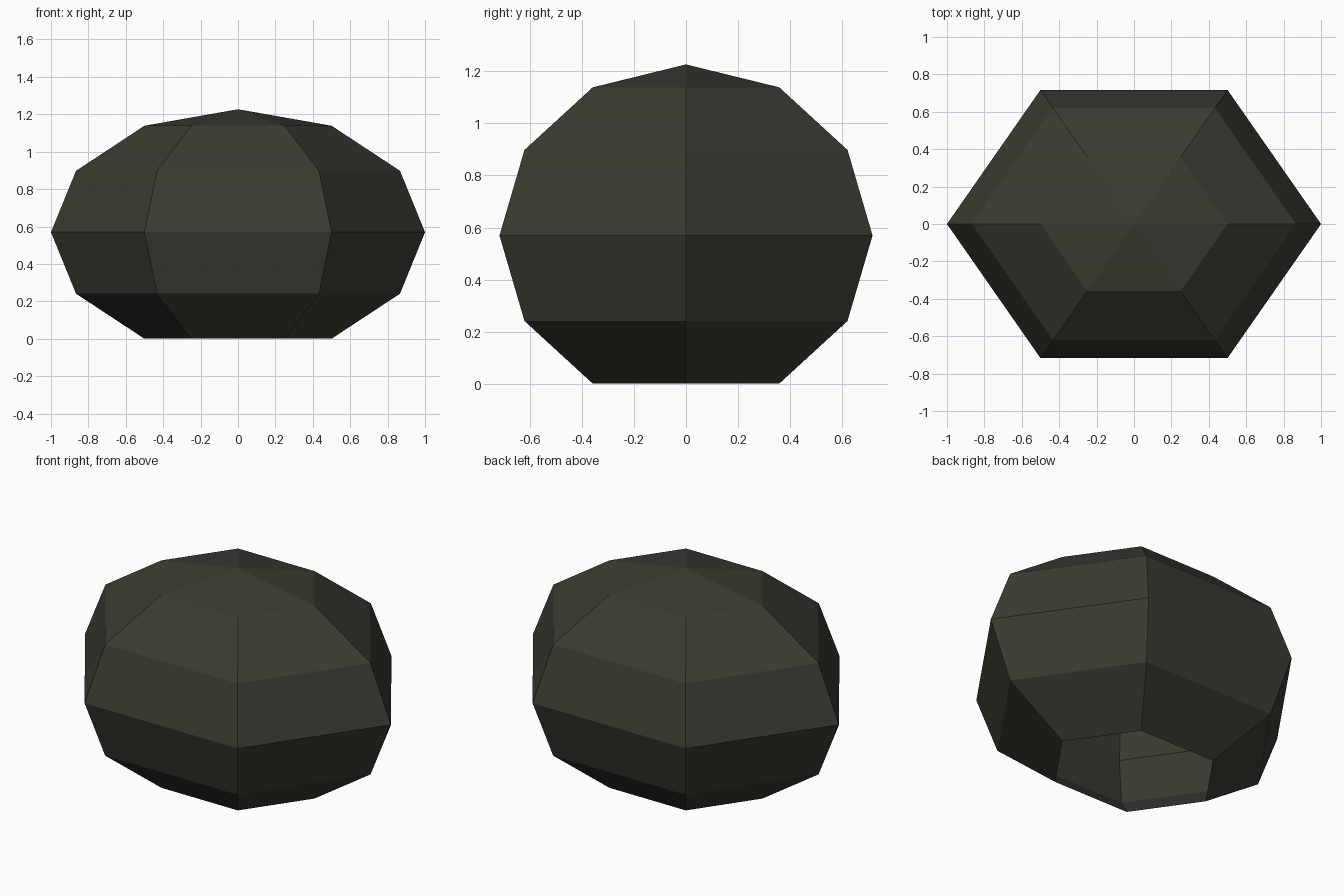
import bpy, bmesh, math
from mathutils import Matrix

if "Cube" in bpy.data.objects:
    bpy.data.objects.remove(bpy.data.objects["Cube"])

# Single dark olive-grey colour
mat = bpy.data.materials.new("dark olive grey")
mat.diffuse_color = (0.045, 0.0435, 0.032, 1)
mat.use_nodes = True
mat.node_tree.nodes["Principled BSDF"].inputs["Base Color"].default_value = mat.diffuse_color

# Six-sided flattened ball, rings every 30 degrees, corners on the x axis
RZ = 0.6575
SY = 0.828
bm = bmesh.new()
bmesh.ops.create_uvsphere(bm, u_segments=6, v_segments=6, radius=1,
                          matrix=Matrix.Rotation(math.radians(30), 4, 'Z'))

# Remove the bottom cap: the shell is open underneath
pole = [v for v in bm.verts if v.co.z < -0.95]
bmesh.ops.delete(bm, geom=pole, context='VERTS')

# Stretch to size and stand the open rim on the ground
for v in bm.verts:
    v.co.y *= SY
    v.co.z = (v.co.z + math.sin(math.radians(60))) * RZ

me = bpy.data.meshes.new("rock_shell")
bm.to_mesh(me)
bm.free()
me.materials.append(mat)
obj = bpy.data.objects.new("rock_shell", me)
bpy.context.collection.objects.link(obj)
